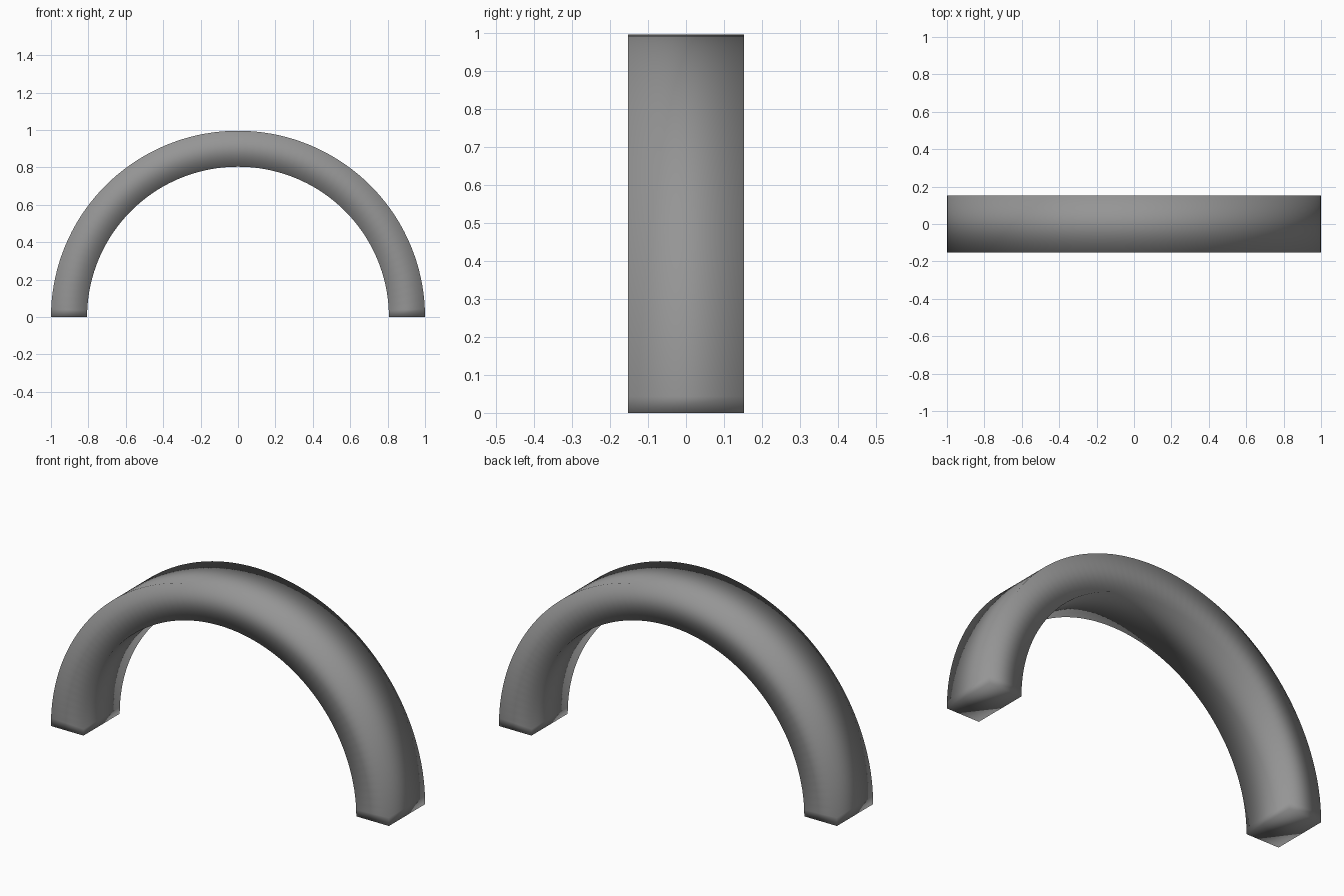
import bpy, bmesh, math

if "Cube" in bpy.data.objects:
    bpy.data.objects.remove(bpy.data.objects["Cube"])

SEGMENTS = 72
OUTER, INNER = 1.0, 0.807
HALF_DEPTH = 0.153
HEIGHT = 0.996

bm = bmesh.new()

# Rectangular cross-section as (radius, depth), repeated around half a turn
section = [(INNER, -HALF_DEPTH), (OUTER, -HALF_DEPTH),
           (OUTER, HALF_DEPTH), (INNER, HALF_DEPTH)]
rings = []
for i in range(SEGMENTS + 1):
    a = math.pi * i / SEGMENTS
    rings.append([bm.verts.new((r * math.cos(a), y, r * math.sin(a) * HEIGHT))
                  for r, y in section])

# Skin between neighbouring rings
for a, b in zip(rings, rings[1:]):
    for j in range(4):
        k = (j + 1) % 4
        bm.faces.new((a[j], a[k], b[k], b[j]))

# Flat feet
bm.faces.new(rings[0])
bm.faces.new(rings[-1])

bmesh.ops.recalc_face_normals(bm, faces=bm.faces[:])
for f in bm.faces:
    f.smooth = True

mesh = bpy.data.meshes.new("arch")
bm.to_mesh(mesh)
bm.free()
arch = bpy.data.objects.new("arch", mesh)
bpy.context.collection.objects.link(arch)

# Dark grey finish
grey = bpy.data.materials.new("dark_grey")
grey.diffuse_color = (0.3, 0.3, 0.3, 1)
grey.use_nodes = True
grey.node_tree.nodes["Principled BSDF"].inputs["Base Color"].default_value = grey.diffuse_color
mesh.materials.append(grey)
